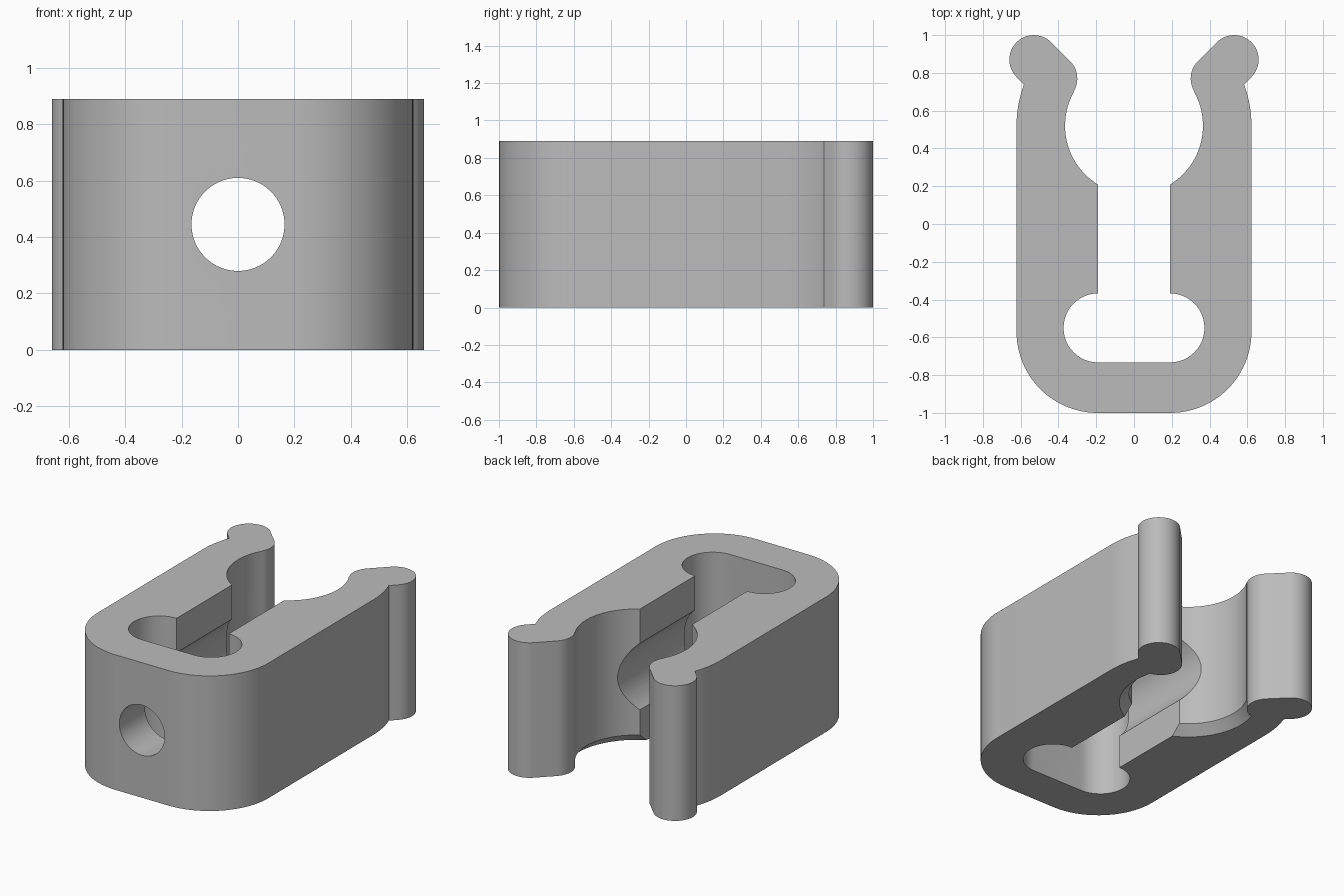
import bpy
import bmesh
from math import sin, cos, radians, pi
from mathutils import Matrix, Vector

old = bpy.data.objects.get("Cube")
if old:
    bpy.data.objects.remove(old, do_unlink=True)

HEIGHT = 0.89
MID = HEIGHT / 2
CLIP_Y, CLIP_R = 0.52, 0.365     # round seat between the arms

grey = bpy.data.materials.new("mid grey")
grey.use_nodes = True
colour = (0.5, 0.5, 0.5, 1)
grey.diffuse_color = colour
grey.node_tree.nodes["Principled BSDF"].inputs["Base Color"].default_value = colour


def arc(cx, cy, r, start, end, n=24):
    angles = [radians(start + (end - start) * i / n) for i in range(n + 1)]
    return [(cx + r * cos(a), cy + r * sin(a)) for a in angles]


def finish(name, bm):
    bmesh.ops.recalc_face_normals(bm, faces=bm.faces)
    mesh = bpy.data.meshes.new(name)
    bm.to_mesh(mesh)
    bm.free()
    mesh.materials.append(grey)
    obj = bpy.data.objects.new(name, mesh)
    bpy.context.collection.objects.link(obj)
    return obj


def extrude(name, outline):
    bm = bmesh.new()
    face = bm.faces.new([bm.verts.new((x, y, 0)) for x, y in outline])
    top = bmesh.ops.extrude_face_region(bm, geom=[face])["geom"]
    verts = [v for v in top if isinstance(v, bmesh.types.BMVert)]
    bmesh.ops.translate(bm, vec=(0, 0, HEIGHT), verts=verts)
    return finish(name, bm)


def cone(name, r1, r2, start, end):
    start, end = Vector(start), Vector(end)
    axis = end - start
    turn = axis.to_track_quat("Z", "Y").to_matrix().to_4x4()
    bm = bmesh.new()
    bmesh.ops.create_cone(bm, cap_ends=True, segments=96, radius1=r1, radius2=r2,
                          depth=axis.length,
                          matrix=Matrix.Translation((start + end) / 2) @ turn)
    return finish(name, bm)


def combine(target, other, operation):
    mod = target.modifiers.new(operation, "BOOLEAN")
    mod.operation = operation
    mod.solver = "EXACT"
    mod.object = other
    bpy.context.view_layer.objects.active = target
    bpy.ops.object.modifier_apply(modifier=mod.name)
    bpy.data.objects.remove(other, do_unlink=True)


# U-shaped body: outer side, arm end, round seat, channel and cross slot
half = (arc(0.192, -0.57, 0.43, -90, 0)
        + arc(0, CLIP_Y, 0.622, 0, 20.7)
        + arc(0, CLIP_Y, CLIP_R, 29.5, -58.6, 32)
        + arc(0.19, -0.55, 0.183, 90, -90))
body = extrude("clip_body", half + [(-x, y) for x, y in reversed(half)])

# Chamfer under the round seat
combine(body, cone("seat_chamfer", CLIP_R + 0.07, CLIP_R - 0.005,
                   (0, CLIP_Y, -0.01), (0, CLIP_Y, 0.065)), "DIFFERENCE")

# Screw hole through the front wall and wider bore along the channel
for name, r, y0, y1 in (("screw_hole", 0.165, -1.2, -0.5),
                        ("screw_head_bore", 0.29, -0.55, 0.6)):
    combine(body, cone(name, r, r, (0, y0, MID), (0, y1, MID)), "DIFFERENCE")

# Rounded lips at the arm tips
for side in (1, -1):
    lip = arc(0.53, 0.87, 0.13, -45, 135) + arc(0.43, 0.77, 0.13, 135, 315)
    combine(body, extrude("lip", [(side * x, y) for x, y in lip]), "UNION")

bpy.ops.object.select_all(action="DESELECT")
body.select_set(True)
bpy.context.view_layer.objects.active = body
bpy.ops.object.shade_smooth_by_angle(angle=radians(25))
